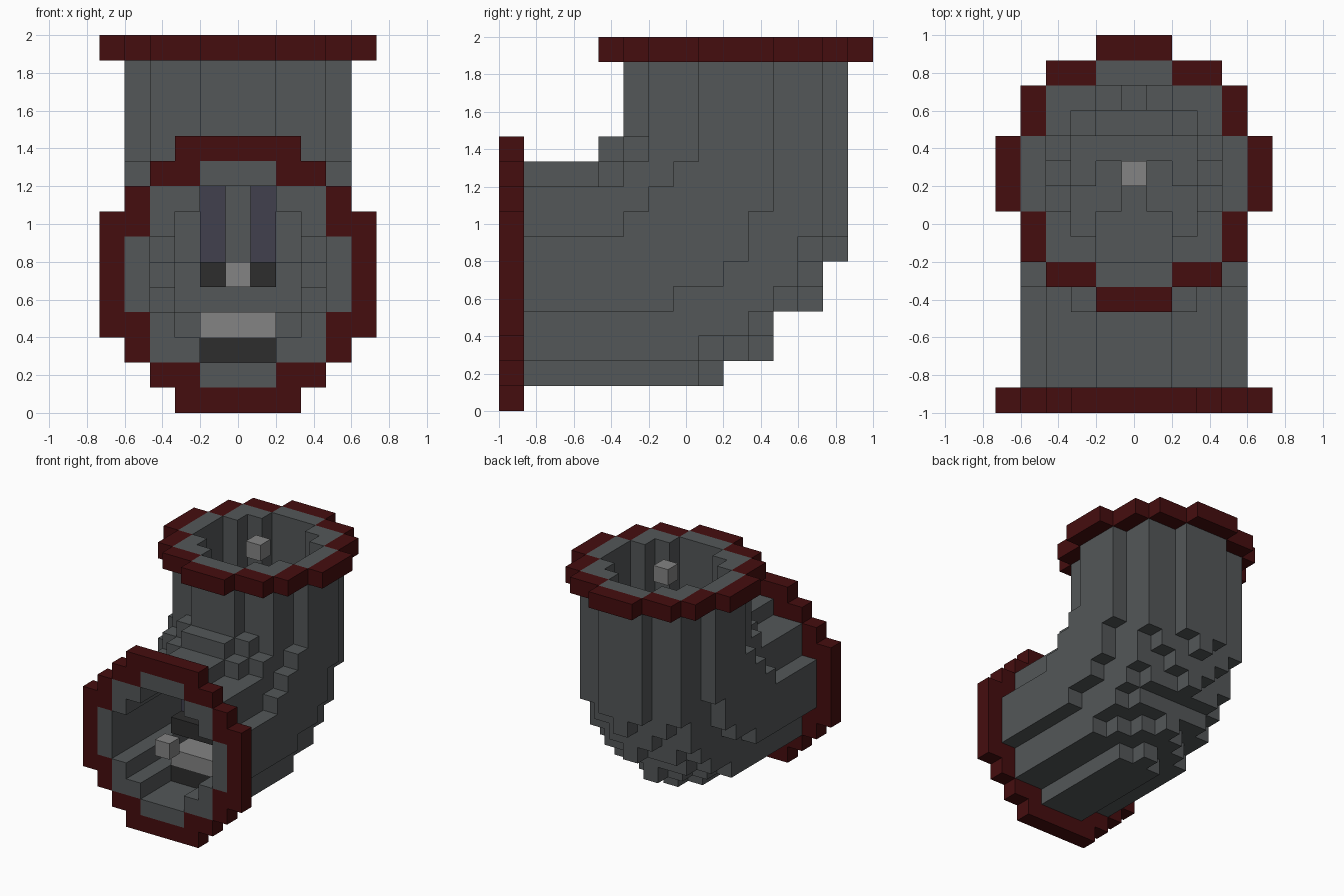
import bpy
import bmesh
from mathutils import Vector

cube = bpy.data.objects.get("Cube")
if cube:
    bpy.data.objects.remove(cube, do_unlink=True)

CELL = 2 / 15
LAST = 14          # last cell along y and z
PIPE_K, PIPE_J = 5, 9   # axis height of the front pipe, axis depth of the upright pipe
SIDES = [Vector(v) for v in ((1, 0, 0), (-1, 0, 0), (0, 1, 0),
                             (0, -1, 0), (0, 0, 1), (0, 0, -1))]


def material(name, r, g, b):
    mat = bpy.data.materials.new(name)
    mat.use_nodes = True
    mat.diffuse_color = (r, g, b, 1)
    mat.node_tree.nodes["Principled BSDF"].inputs["Base Color"].default_value = (r, g, b, 1)
    return mat


def block(xs, ys, zs):
    return {(i, j, k) for i in xs for j in ys for k in zs}


def build(name, cells, mat, occupied):
    """Skin a set of cells, leaving out faces that touch another filled cell."""
    bm = bmesh.new()
    corners = {}

    def corner(p):
        key = tuple(round(2 * c) for c in p)
        if key not in corners:
            x, y, z = p
            corners[key] = bm.verts.new((x * CELL, (y + 0.5) * CELL - 1, (z + 0.5) * CELL))
        return corners[key]

    for cell in sorted(cells):
        for n in SIDES:
            if tuple(int(c + d) for c, d in zip(cell, n)) in occupied:
                continue
            u = Vector((n.y, n.z, n.x))
            v = n.cross(u)
            mid = Vector(cell) + n / 2
            bm.faces.new([corner(mid + (u * s + v * t) / 2)
                          for s, t in ((-1, -1), (1, -1), (1, 1), (-1, 1))])
    bmesh.ops.dissolve_limit(bm, angle_limit=0.01, verts=bm.verts[:], edges=bm.edges[:])
    mesh = bpy.data.meshes.new(name)
    bm.to_mesh(mesh)
    bm.free()
    mesh.materials.append(mat)
    obj = bpy.data.objects.new(name, mesh)
    bpy.context.collection.objects.link(obj)


# Elbow outline per slice away from the middle:
# outer bend = deepest cell for each height, inner bend = highest cell for each depth
OUTER = [
    [-1, 8, 10, 10, 12, 12, 13],
    [-1, 7, 9, 10, 11, 12, 12, 13],
    [-1, -1, 8, 10, 11, 11, 12],
    [-1, -1, 7, 9, 10, 11, 11, 12],
    [-1, -1, -1, -1, 6, 8, 9, 9, 10],
]
INNER = [
    [9, 9, 9, 9, 10],
    [9, 9, 9, 9, 10],
    [8, 8, 8, 8, 9, 10],
    [8, 8, 8, 8, 8, 9],
    [6, 6, 6, 6, 6, 7, 8, 9],
]


def solid(i, j, k):
    a = abs(i)
    if a > 4:
        return False
    # the open ends carry on straight
    j, k = max(j, 0), min(k, LAST)
    deepest = OUTER[a][min(k, len(OUTER[a]) - 1)] if k >= 0 else -1
    highest = INNER[a][j] if j < len(INNER[a]) else LAST
    return j <= deepest and k <= highest


def hollow(i, j, k):
    return all(solid(i + int(d.x), j + int(d.y), k + int(d.z)) for d in SIDES)


space = block(range(-5, 6), range(LAST + 1), range(LAST + 1))
filled = {c for c in space if solid(*c)}
elbow = {c for c in filled if not hollow(*c)}

# Flanges around the two openings: half width by distance from the axis
FRONT_RIM = [5, 5, 5, 4, 3, 2]
TOP_RIM = [5, 5, 4, 4, 3, 1]
front_rim = {(i, j, k) for i, j, k in space
             if j == 0 and abs(k - PIPE_K) <= 5
             and abs(i) <= FRONT_RIM[abs(k - PIPE_K)]} - filled
top_rim = {(i, j, k) for i, j, k in space
           if k == LAST and abs(j - PIPE_J) <= 5
           and abs(i) <= TOP_RIM[abs(j - PIPE_J)]} - filled

# Press inside the front pipe
wide, deep = range(-1, 2), range(3, 6)
press_base = block(wide, deep, [2])
anvil = block(wide, deep, [3])
press_plate = block(wide, deep, [5])
press_rods = block([-1, 1], [4], range(6, 10))

# Small cubes at the centre of each opening
front_marker = {(0, 0, PIPE_K)}
top_marker = {(0, PIPE_J, LAST)}

grey = material("pipe grey", 0.087, 0.095, 0.098)
red = material("dark red", 0.060, 0.004, 0.0045)
light = material("light grey", 0.23, 0.23, 0.23)
dark = material("charcoal", 0.026, 0.026, 0.026)
blue = material("blue grey", 0.053, 0.051, 0.076)

parts = [
    ("pipe_elbow", elbow, grey),
    ("front_flange", front_rim, red),
    ("top_flange", top_rim, red),
    ("press_base", press_base, dark),
    ("press_anvil", anvil, light),
    ("press_plate", press_plate, dark),
    ("press_rods", press_rods, blue),
    ("front_marker", front_marker, light),
    ("top_marker", top_marker, light),
]
occupied = set().union(*(cells for _, cells, _ in parts))
for name, cells, mat in parts:
    build(name, cells, mat, occupied)
